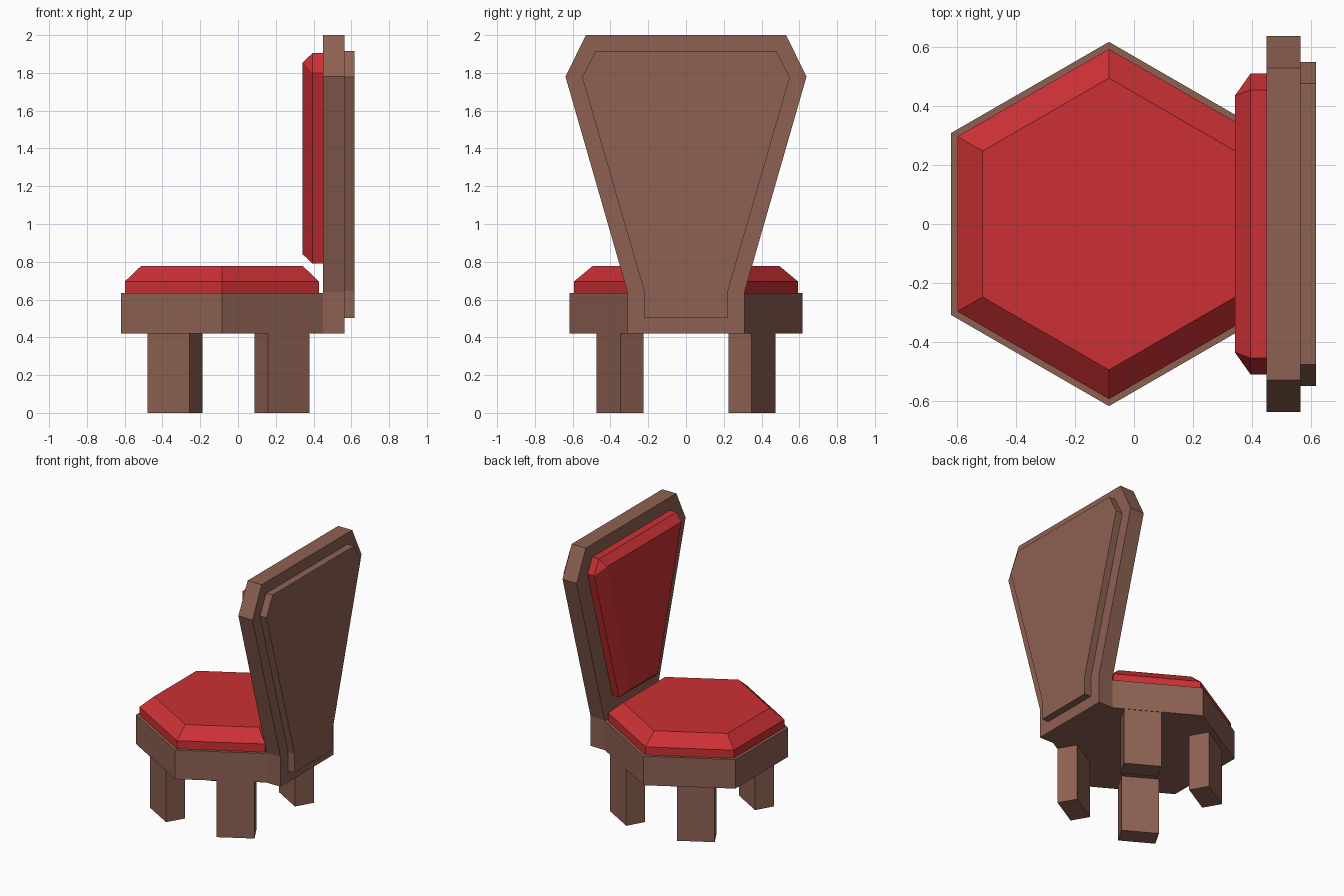
import bpy, bmesh
from math import cos, sin, radians
from mathutils import Matrix, Vector

if "Cube" in bpy.data.objects:
    bpy.data.objects.remove(bpy.data.objects["Cube"])


def material(name, color):
    m = bpy.data.materials.new(name)
    m.diffuse_color = (*color, 1)
    m.use_nodes = True
    m.node_tree.nodes["Principled BSDF"].inputs["Base Color"].default_value = m.diffuse_color
    return m


wood = material("wood", (0.27, 0.12, 0.085))
fabric = material("red_fabric", (0.6, 0.03, 0.035))


def loft(name, loops, mat):
    """Solid through rings of equal point count, capped at both ends."""
    bm = bmesh.new()
    rings = [[bm.verts.new(p) for p in loop] for loop in loops]
    n = len(rings[0])
    for a, b in zip(rings, rings[1:]):
        for i in range(n):
            j = (i + 1) % n
            bm.faces.new((a[i], a[j], b[j], b[i]))
    bm.faces.new(rings[0])
    bm.faces.new(rings[-1])
    bmesh.ops.remove_doubles(bm, verts=bm.verts, dist=0.0005)
    bmesh.ops.recalc_face_normals(bm, faces=bm.faces)
    me = bpy.data.meshes.new(name)
    bm.to_mesh(me)
    bm.free()
    me.materials.append(mat)
    ob = bpy.data.objects.new(name, me)
    bpy.context.collection.objects.link(ob)
    return ob


def hexagon(r, z):
    return [(-0.085 + r * cos(radians(30 + 60 * i)), r * sin(radians(30 + 60 * i)), z)
            for i in range(6)]


def symmetric(x, half):
    """Mirror a (y, z) half profile across y = 0 in the plane at x."""
    return [(x, y, z) for y, z in half] + [(x, -y, z) for y, z in reversed(half)]


# Hexagonal seat and its bevelled cushion
loft("seat", [hexagon(0.618, 0.42), hexagon(0.618, 0.635)], wood)
loft("seat_cushion", [hexagon(0.594, 0.635), hexagon(0.594, 0.695), hexagon(0.495, 0.777)], fabric)

# Flared backrest with raised rear panel
frame = [(0.31, 0.42), (0.31, 0.64), (0.638, 1.78), (0.53, 2.0)]
loft("backrest", [symmetric(0.45, frame), symmetric(0.565, frame)], wood)
panel = [(0.222, 0.503), (0.222, 0.645), (0.55, 1.777), (0.477, 1.917)]
loft("rear_panel", [symmetric(0.565, panel), symmetric(0.618, panel)], wood)

# Backrest cushion, its front face narrowing to four corners
outer = [(0.22, 0.79), (0.51, 1.8), (0.455, 1.905)]
inner = [(0.16, 0.84), (0.435, 1.855), (0.435, 1.855)]
loft("back_cushion", [symmetric(0.455, outer), symmetric(0.395, outer), symmetric(0.342, inner)], fabric)

# Four legs, turned parallel to the seat's slanted sides
for xn, sx in (("left", -1), ("right", 1)):
    for yn, sy in (("front", -1), ("back", 1)):
        rot = Matrix.Rotation(radians(-30 * sx * sy), 3, 'Z')
        centre = Vector((-0.05 + 0.283 * sx, 0.35 * sy, 0))
        corners = [(-0.1275, -0.07), (0.1275, -0.07), (0.1275, 0.07), (-0.1275, 0.07)]
        loft(f"{yn}_{xn}_leg",
             [[centre + rot @ Vector((x, y, z)) for x, y in corners] for z in (0, 0.42)], wood)
